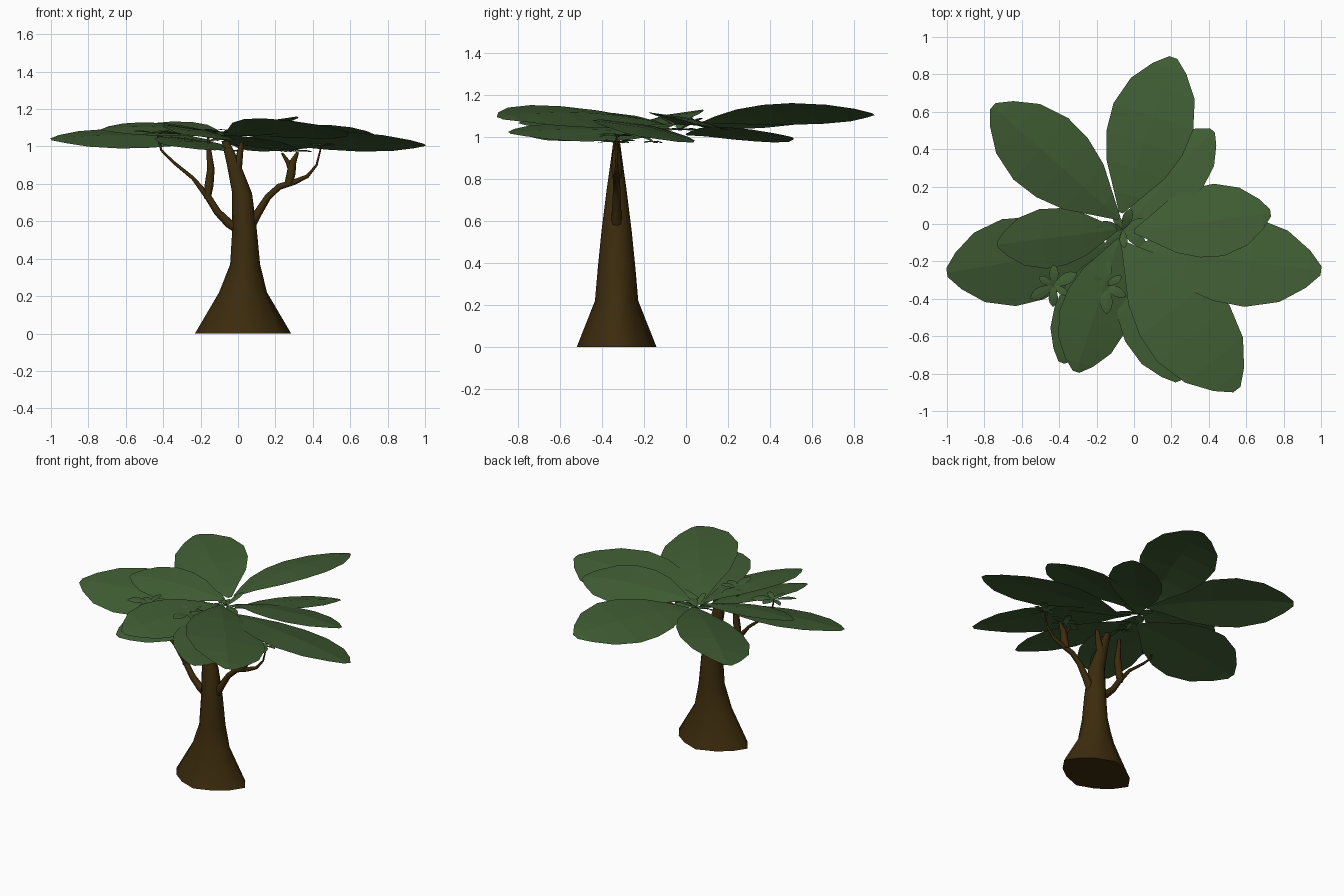
import bpy, math
from mathutils import Vector

if "Cube" in bpy.data.objects:
    bpy.data.objects.remove(bpy.data.objects["Cube"])

def material(name, rgb):
    m = bpy.data.materials.new(name)
    m.diffuse_color = (*rgb, 1)
    m.use_nodes = True
    m.node_tree.nodes["Principled BSDF"].inputs["Base Color"].default_value = m.diffuse_color
    return m

BARK = material("bark", (0.046, 0.025, 0.004))
GREEN = material("leaf_green", (0.052, 0.11, 0.034))

def make(name, verts, faces, mat, smooth=False):
    me = bpy.data.meshes.new(name)
    me.from_pydata(verts, [], faces)
    me.materials.append(mat)
    for p in me.polygons:
        p.use_smooth = smooth and len(p.vertices) == 4
    me.update()
    ob = bpy.data.objects.new(name, me)
    bpy.context.collection.objects.link(ob)
    return ob

def skin(name, rings):
    n = len(rings[0])
    verts = [v for r in rings for v in r]
    faces = [(i*n+j, i*n+(j+1) % n, (i+1)*n+(j+1) % n, (i+1)*n+j)
             for i in range(len(rings)-1) for j in range(n)]
    faces += [tuple(reversed(range(n))), tuple(range(len(verts)-n, len(verts)))]
    return make(name, verts, faces, BARK, True)

TY = -0.33  # depth of the trunk plane

# Trunk: flared, slightly bent; rows are z, x centre, x radius, y radius, corner pinch
rows = [(0, .027, .257, .19, .14), (.22, .027, .128, .103, .06), (.37, .038, .08, .09, .03),
        (.55, .035, .066, .072, 0), (.75, .022, .053, .047, 0), (.9, -.022, .037, .026, 0),
        (1.03, -.068, .02, .009, 0)]

def trunk_ring(z, cx, rx, ry, pinch):
    ring = []
    for j in range(12):
        a = 2*math.pi*j/12
        k = 1 - pinch*math.sin(2*a)**2
        ring.append((cx + k*rx*math.cos(a), TY + k*ry*math.sin(a), z))
    return ring

skin("trunk", [trunk_ring(*r) for r in rows])

# Branches: tapered tubes in the trunk plane; points are x, z, radius
def branch(name, pts, n=8):
    rings = []
    for i, (x, z, r) in enumerate(pts):
        a, b = pts[max(i-1, 0)], pts[min(i+1, len(pts)-1)]
        t = Vector((b[0]-a[0], 0, b[1]-a[1])).normalized()
        side = Vector((t.z, 0, -t.x))
        rings.append([Vector((x, TY, z)) + side*(r*math.cos(k)) + Vector((0, r*math.sin(k), 0))
                      for k in (2*math.pi*j/n for j in range(n))])
    skin(name, rings)

branch("left_branch", [(.02, .55, .03), (-.05, .59, .024), (-.11, .65, .02), (-.16, .73, .018),
                       (-.24, .83, .01), (-.35, .92, .008), (-.41, .98, .006), (-.43, 1.06, .005)])
branch("left_twig", [(-.165, .72, .018), (-.155, .79, .024), (-.145, .88, .02), (-.155, .97, .014),
                     (-.16, 1.05, .006)])
branch("right_branch", [(.06, .57, .03), (.11, .65, .022), (.16, .73, .018), (.22, .785, .017),
                        (.3, .81, .015), (.37, .84, .01), (.42, .9, .006), (.445, 1.0, .004)])
branch("right_twig", [(.27, .8, .022), (.285, .86, .024), (.29, .91, .02), (.32, .97, .007)])
branch("right_twig_fork", [(.285, .88, .02), (.265, .92, .012), (.235, .965, .006)])
branch("top_twig", [(-.01, .86, .03), (.005, .93, .02), (.02, 1.02, .012)])

# Leaf blade: pointed oval around a raised midrib, clockwise edge tilted up
SHAPE = [(0, .05), (.12, .34), (.28, .73), (.45, .95), (.62, 1), (.8, .8), (.93, .42), (1, .1)]

def leaf(name, base, tip, hw, arch=.03, tilt=.22):
    base, tip = Vector(base), Vector(tip)
    d = tip - base
    n = Vector((-d.y, d.x, 0)).normalized()
    verts, faces = [], []
    for t, w in SHAPE:
        c = base + d*t + Vector((0, 0, arch*abs(math.sin(math.pi*t))**.7))
        for s in (1, 0, -1):
            verts.append(c + n*(s*w*hw) + Vector((0, 0, -s*w*hw*tilt - abs(s)*w*hw*.08)))
    for i in range(len(SHAPE)-1):
        for k in (0, 1):
            a = i*3 + k
            faces.append((a, a+3, a+4, a+1))
    make(name, verts, faces, GREEN)

# Crown of large leaves: base, tip, half width, arch
big = [
    ((-.07, .06, 1.06), (.21, .89, 1.11), .225, .04),
    ((-.08, .03, 1.06), (-.755, .63, 1.075), .22, .035),
    ((-.09, -.03, 1.06), (-.73, -.11, 1.09), .16, .03),
    ((-.13, -.12, 1.03), (-1.0, -.26, 1.04), .235, .025),
    ((-.08, -.08, 1.05), (-.31, -.79, 1.07), .185, .03),
    ((-.08, -.10, 1.01), (-.39, -.74, 1.01), .165, .02),
    ((-.06, -.10, 1.06), (.55, -.885, 1.09), .245, .04),
    ((-.05, -.10, 1.01), (.24, -.84, 1.02), .19, .02),
    ((.0, -.13, 1.04), (1.0, -.25, 1.01), .24, .025),
    ((0, -.04, 1.06), (.73, .06, 1.06), .195, .03),
    ((-.03, 0, 1.01), (.42, .50, 1.0), .165, .02),
]
for i, (b, t, w, h) in enumerate(big):
    leaf(f"large_leaf_{i+1}", b, t, w, h)

# Small leaf rosettes at the crown centre and the branch ends
def rosette(name, c, radius, count, rise, turn):
    for k in range(count):
        a = turn + 2*math.pi*k/count
        r = radius*(1, .8, .65)[k % 3]
        tip = (c[0] + r*math.cos(a), c[1] + r*math.sin(a), c[2] + rise*(k % 2))
        leaf(f"{name}_{k+1}", c, tip, r*.22, .01, .15)

rosette("centre_leaf", (-.06, -.03, 1.03), .15, 7, .06, .3)
rosette("left_tip_leaf", (-.43, TY, 1.065), .14, 6, .015, .5)
rosette("left_twig_leaf", (-.15, TY, 1.07), .15, 6, .02, 1.6)
rosette("right_twig_leaf", (.28, TY, .97), .12, 6, .01, .2)
rosette("right_tip_leaf", (.445, TY, 1.0), .11, 6, .01, .9)
rosette("crown_under_leaf", (-.06, -.15, .97), .08, 5, .03, .4)
